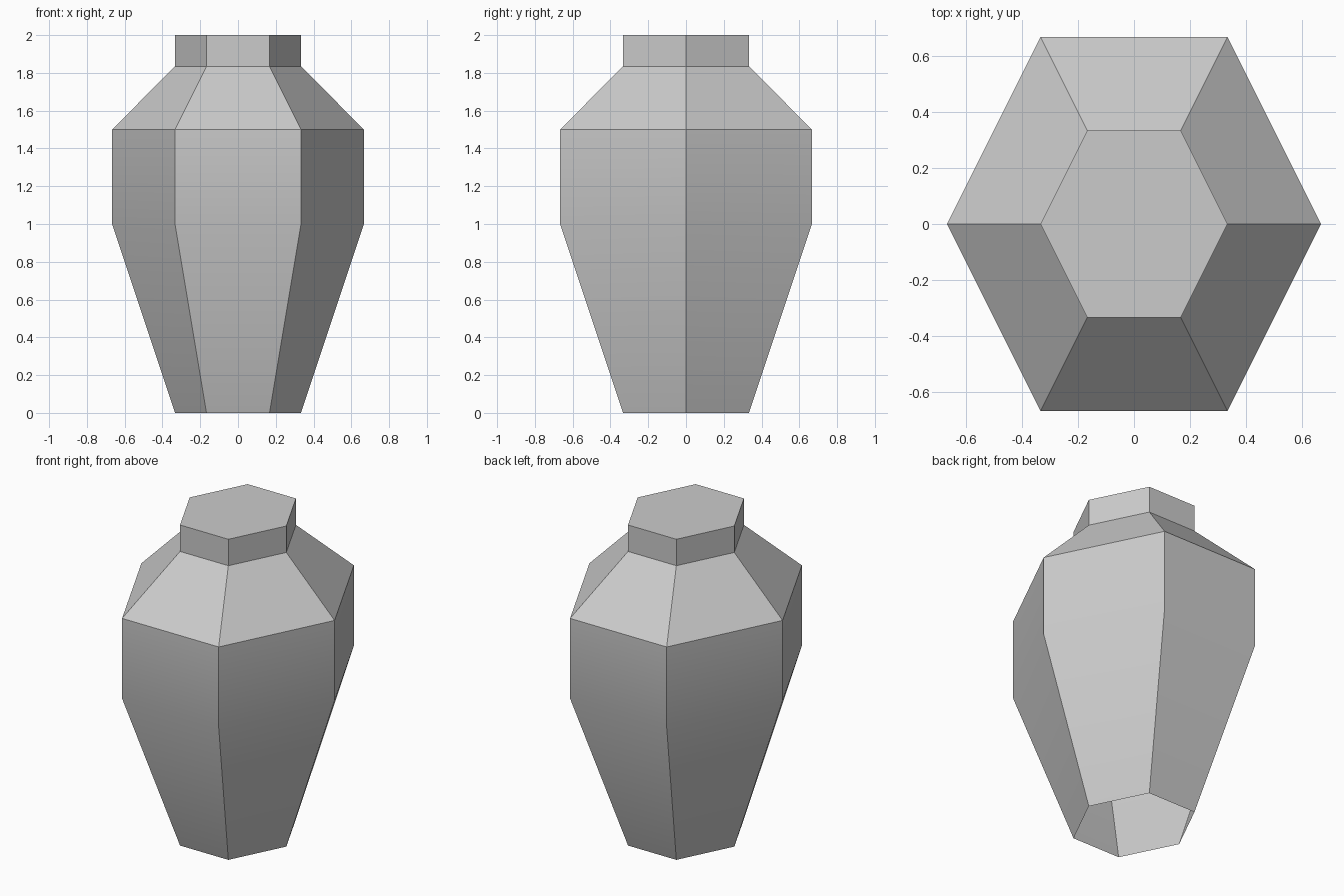
import bpy
import bmesh
from math import cos, sin, pi, radians

cube = bpy.data.objects.get("Cube")
if cube:
    bpy.data.objects.remove(cube, do_unlink=True)

SIDES = 6
DEPTH = 1 / sin(pi / 3)  # stretch so depth equals width
# (radius, height) from the open foot up to the neck
PROFILE = [(1 / 3, 0), (2 / 3, 1), (2 / 3, 1.5), (1 / 3, 1.835), (1 / 3, 2)]

grey = bpy.data.materials.new("stone_grey")
grey.use_nodes = True
colour = (0.6, 0.6, 0.6, 1)
grey.diffuse_color = colour
grey.node_tree.nodes["Principled BSDF"].inputs["Base Color"].default_value = colour

# Vase shell: stacked hexagon rings, open underneath, capped on top
bm = bmesh.new()
angles = [2 * pi * i / SIDES for i in range(SIDES)]
rings = [[bm.verts.new((r * cos(a), r * sin(a) * DEPTH, z)) for a in angles]
         for r, z in PROFILE]
for low, high in zip(rings, rings[1:]):
    for i in range(SIDES):
        j = (i + 1) % SIDES
        bm.faces.new((low[i], low[j], high[j], high[i]))
bm.faces.new(rings[-1])

mesh = bpy.data.meshes.new("vase")
bm.to_mesh(mesh)
bm.free()
mesh.materials.append(grey)
vase = bpy.data.objects.new("vase", mesh)
bpy.context.collection.objects.link(vase)

# Soft bend at the belly, crisp edges elsewhere
bpy.ops.object.select_all(action="DESELECT")
vase.select_set(True)
bpy.context.view_layer.objects.active = vase
bpy.ops.object.shade_smooth_by_angle(angle=radians(30))
